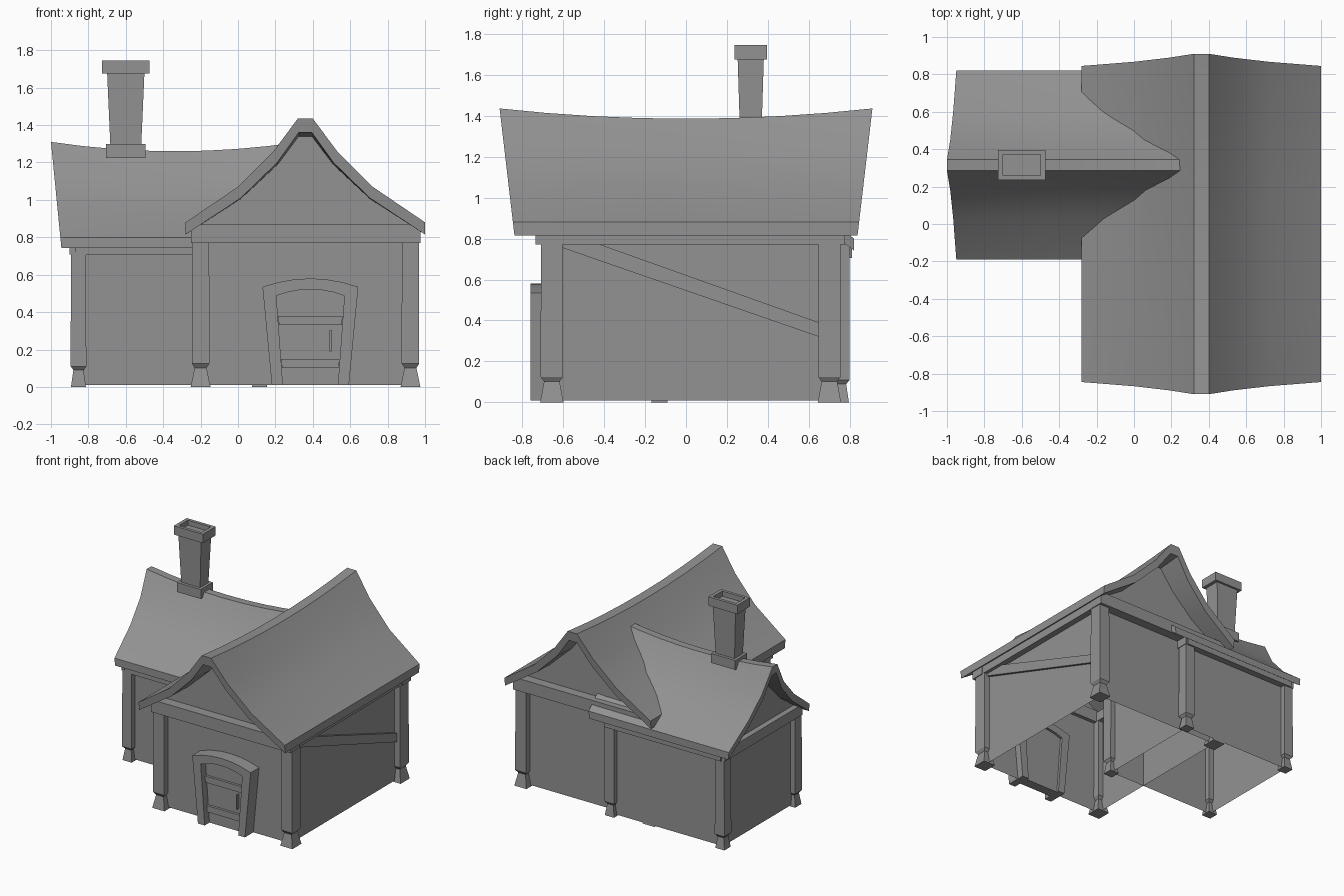
import bpy, bmesh, math
from mathutils import Matrix

if "Cube" in bpy.data.objects:
    bpy.data.objects.remove(bpy.data.objects["Cube"])

GREY = (0.29, 0.29, 0.29, 1)
mat = bpy.data.materials.new("plain grey")
mat.use_nodes = True
mat.diffuse_color = GREY
mat.node_tree.nodes["Principled BSDF"].inputs["Base Color"].default_value = GREY


def finish(name, bm, smooth=False, fix=True):
    if fix:
        bmesh.ops.recalc_face_normals(bm, faces=bm.faces)
    mesh = bpy.data.meshes.new(name)
    bm.to_mesh(mesh)
    bm.free()
    mesh.materials.append(mat)
    ob = bpy.data.objects.new(name, mesh)
    bpy.context.collection.objects.link(ob)
    if smooth:
        bpy.ops.object.select_all(action='DESELECT')
        ob.select_set(True)
        bpy.context.view_layer.objects.active = ob
        bpy.ops.object.shade_smooth_by_angle(angle=math.radians(35))
    return ob


def loft(name, rings):
    """Solid through equal rings of points, capped at both ends."""
    bm = bmesh.new()
    rows = [[bm.verts.new(p) for p in ring] for ring in rings]
    n = len(rows[0])
    for a, b in zip(rows, rows[1:]):
        for i in range(n):
            j = (i + 1) % n
            bm.faces.new((a[i], a[j], b[j], b[i]))
    bm.faces.new(rows[0])
    bm.faces.new(rows[-1])
    return bm


def rect(x, y, hx, hy, z):
    return [(x - hx, y - hy, z), (x + hx, y - hy, z), (x + hx, y + hy, z), (x - hx, y + hy, z)]


def stack(name, x, y, levels):
    """Stacked rectangles given as (z, half x, half y)."""
    return finish(name, loft(name, [rect(x, y, hx, hy, z) for z, hx, hy in levels]))


def box(name, x0, x1, y0, y1, z0, z1):
    stack(name, (x0 + x1) / 2, (y0 + y1) / 2,
          [(z, (x1 - x0) / 2, (y1 - y0) / 2) for z in (z0, z1)])


def prism_y(name, outline, y0, y1):
    return finish(name, loft(name, [[(x, y, z) for x, z in outline] for y in (y0, y1)]))


# Frames: across (u), along (v) and height mapped into the world
def main_frame(u, v, z):
    return (0.36 + u, v, z)


def wing_frame(u, v, z):
    return (-0.335 + v, 0.315 + u, z)


def mirrored(half):
    return [(-u, z) for u, z in half] + [(u, z) for u, z in reversed(half)]


def roof(name, frame, top, under, ridge_len, eave_len, sag, steps=8):
    """Saddle-shaped roof: the ridge sags and overhangs further than the eaves."""
    outline = mirrored(top) + mirrored(under)[::-1]
    low, high = top[0][1], top[-1][1]
    rings = []
    for i in range(steps + 1):
        t = 2 * i / steps - 1
        ring = []
        for u, z in outline:
            k = (z - low) / (high - low)
            v = t * (eave_len + (ridge_len - eave_len) * k)
            ring.append(frame(u, v, z - sag * max(k, 0) * (1 - t * t)))
        rings.append(ring)
    finish(name, loft(name, rings), smooth=True)


def walls(name, frame, half_w, v0, v1, eave, under):
    """Open-bottomed shell: two side walls and two gable ends."""
    gable = [(-half_w, 0.01)] + mirrored([(half_w * 1.0, eave)] + under[1:]) + [(half_w, 0.01)]
    bm = bmesh.new()
    ends = [[bm.verts.new(frame(u, v, z)) for u, z in gable] for v in (v0, v1)]
    for end in ends:
        bm.faces.new(end)
    a, b = ends
    bm.faces.new((a[0], a[1], b[1], b[0]))
    bm.faces.new((a[-1], a[-2], b[-2], b[-1]))
    finish(name, bm)


# Roofs and walls
main_top = [(0.64, 0.88), (0.36, 1.07), (0.17, 1.26), (0.04, 1.435)]
main_under = [(0.64, 0.815), (0.345, 1.01), (0.15, 1.2), (0.035, 1.36)]
wing_top = [(0.505, 0.8), (0.285, 0.97), (0.135, 1.13), (0.03, 1.31)]
wing_under = [(0.505, 0.742), (0.27, 0.915), (0.12, 1.075), (0.026, 1.24)]
roof("main_roof", main_frame, main_top, main_under, 0.91, 0.845, 0.05)
roof("wing_roof", wing_frame, wing_top, wing_under, 0.665, 0.615, 0.05)
walls("main_walls", main_frame, 0.56, -0.655, 0.70, 0.868, main_under)
walls("wing_walls", wing_frame, 0.443, -0.52, 0.45, 0.79, wing_under)

# Corner posts on flared feet
for x, side in ((-0.2, "right"), (0.922, "left")):
    for y, end in ((-0.655, "front"), (0.70, "back")):
        stack(f"main_post_{end}_{side}", x, y,
              [(0, 0.053, 0.057), (0.102, 0.032, 0.038), (0.125, 0.047, 0.055), (0.78, 0.046, 0.053)])
for x, side in ((-0.853, "right"), (0.115, "left")):
    for y, end in ((-0.13, "front"), (0.755, "back")):
        stack(f"wing_post_{end}_{side}", x, y,
              [(0, 0.04, 0.04), (0.09, 0.027, 0.027), (0.11, 0.042, 0.044), (0.72, 0.04, 0.042)])

# Wall beams under the eaves
for y, end in ((-0.68, "front"), (0.72, "back")):
    box(f"main_beam_{end}", -0.25, 0.975, y - 0.055, y + 0.055, 0.77, 0.868)
for x, side in ((-0.2, "right"), (0.922, "left")):
    box(f"main_beam_{side}", x - 0.047, x + 0.047, -0.68, 0.72, 0.772, 0.85)
for y, end in ((-0.13, "front"), (0.76, "back")):
    box(f"wing_beam_{end}", -0.87, 0.15, y - 0.05, y + 0.05, 0.705, 0.775)
for x, side in ((-0.855, "right"), (0.115, "left")):
    box(f"wing_beam_{side}", x - 0.045, x + 0.045, -0.17, 0.80, 0.707, 0.79)

# Diagonal brace on the long side wall
brace = [(-0.61, 0.757), (0.65, 0.32), (0.65, 0.39), (-0.43, 0.775), (-0.61, 0.775)]
finish("side_brace", loft("side_brace", [[(x, y, z) for y, z in brace] for x in (0.9, 0.942)]))

# Doorway: tapered frame with an arched head
DOOR_X = 0.387


def arch(foot, shoulder, spring, rise, n=6):
    """Open arch outline from the left foot over the top to the right foot."""
    pts = [(DOOR_X - foot, 0.01)]
    for i in range(n + 1):
        t = 2 * i / n - 1
        pts.append((DOOR_X + shoulder * t, spring + rise * (1 - t * t)))
    return pts + [(DOOR_X + foot, 0.01)]


outer = arch(0.206, 0.256, 0.535, 0.045)
inner = arch(0.147, 0.182, 0.487, 0.035)
bm = bmesh.new()
grid = [[bm.verts.new((x, y, z)) for x, z in line]
        for line, y in ((outer, -0.6), (outer, -0.76), (inner, -0.76), (inner, -0.6))]
for k in range(4):
    a, b = grid[k], grid[(k + 1) % 4]
    for i in range(len(a) - 1):
        bm.faces.new((a[i], a[i + 1], b[i + 1], b[i]))
for i in (0, -1):
    bm.faces.new([line[i] for line in grid])
finish("door_frame", bm)
prism_y("door_panel", inner, -0.70, -0.62)
for z0, w0, w1, name in ((0.1, 0.152, 0.156, "lower"), (0.33, 0.168, 0.172, "upper")):
    prism_y(f"door_plank_{name}",
            [(DOOR_X - w0, z0), (DOOR_X + w0, z0), (DOOR_X + w1, z0 + 0.05), (DOOR_X - w1, z0 + 0.05)],
            -0.72, -0.69)
box("door_handle", 0.49, 0.499, -0.725, -0.69, 0.19, 0.305)

# Chimney: base collar, flaring shaft and hollow cap
CX, CY = -0.6, 0.316
stack("chimney_base", CX, CY, [(1.225, 0.105, 0.075), (1.3, 0.105, 0.075)])
stack("chimney_shaft", CX, CY, [(1.2, 0.08, 0.05), (1.3, 0.083, 0.052), (1.685, 0.1, 0.064)])
cap = [(1.675, 0.09, 0.055), (1.675, 0.127, 0.08), (1.745, 0.127, 0.08),
       (1.745, 0.1, 0.056), (1.705, 0.1, 0.056)]
stack("chimney_cap", CX, CY, cap)
